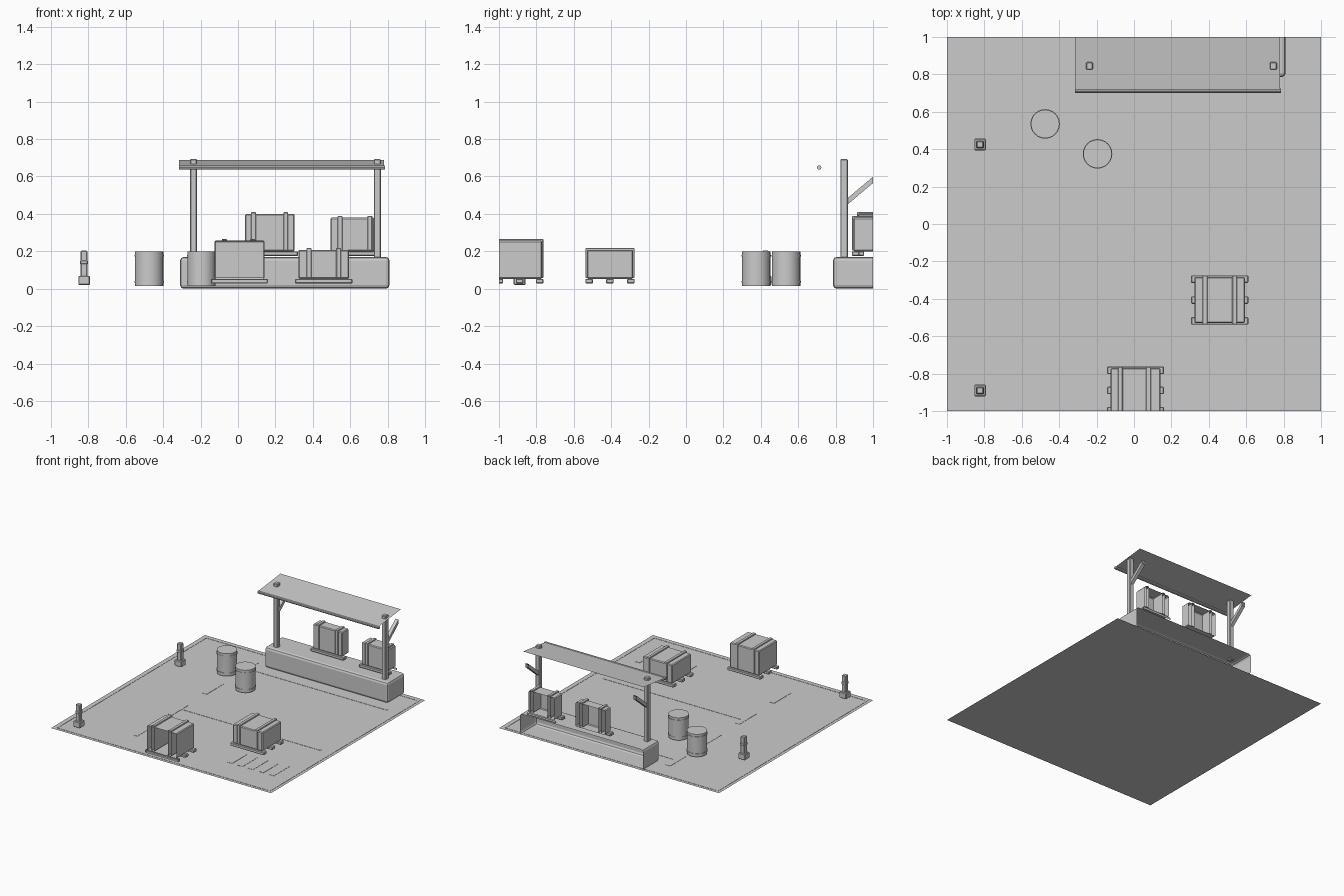
import bpy, bmesh, math
from mathutils import Matrix, Vector

cube = bpy.data.objects.get("Cube")
if cube:
    bpy.data.objects.remove(cube, do_unlink=True)

grey = bpy.data.materials.new("plain_grey")
grey.use_nodes = True
tone = (0.6, 0.6, 0.6, 1)
grey.diffuse_color = tone
grey.node_tree.nodes["Principled BSDF"].inputs["Base Color"].default_value = tone


def finish(bm, name):
    """Trim at the front and back borders, leaving cut parts open."""
    for side in (-1, 1):
        bmesh.ops.bisect_plane(bm, geom=bm.verts[:] + bm.edges[:] + bm.faces[:],
                               plane_co=(0, side, 0), plane_no=(0, side, 0),
                               dist=1e-5, clear_outer=True)
    mesh = bpy.data.meshes.new(name)
    bm.to_mesh(mesh)
    bm.free()
    mesh.materials.append(grey)
    obj = bpy.data.objects.new(name, mesh)
    bpy.context.collection.objects.link(obj)
    return obj


def add_box(bm, low, high, bevel=0, segments=1):
    low, high = Vector(low), Vector(high)
    part = bmesh.new()
    bmesh.ops.create_cube(part, size=1, matrix=Matrix.Translation((low + high) / 2)
                          @ Matrix.Diagonal((high - low).to_4d()))
    if bevel:
        bmesh.ops.bevel(part, geom=part.edges[:], offset=bevel, segments=segments,
                        profile=0.5, affect='EDGES', clamp_overlap=True)
    temp = bpy.data.meshes.new("part")
    part.to_mesh(temp)
    part.free()
    bm.from_mesh(temp)
    bpy.data.meshes.remove(temp)


def box(name, low, high, bevel=0, segments=1):
    bm = bmesh.new()
    add_box(bm, low, high, bevel, segments)
    return finish(bm, name)


def sheet(name, corners):
    bm = bmesh.new()
    bm.faces.new([bm.verts.new(c) for c in corners])
    return finish(bm, name)


def add_cylinder(bm, x, y, low, high, radius, sides=24):
    bmesh.ops.create_cone(bm, cap_ends=True, segments=sides, radius1=radius, radius2=radius,
                          depth=high - low, matrix=Matrix.Translation((x, y, (low + high) / 2)))


# Yard ground
sheet("ground", [(-1, -1, 0), (1, -1, 0), (1, 1, 0), (-1, 1, 0)])

# Painted markings: lane lines, dashes and hatching
paint = 0.002
for i, y in enumerate((-0.165, 0.7)):
    box(f"lane_line_{i}", (-0.39, y - 0.01, 0), (0.87, y + 0.01, paint))
for i in range(4):
    y = -0.75 + i * 0.45
    box(f"lane_dash_{i}", (-0.43, y, 0), (-0.39, y + 0.22, paint))
for i in range(5):
    x = 0.42 + i * 0.095
    box(f"hatch_bar_{i}", (x, -0.74, 0), (x + 0.045, -0.54, paint))
for side in (-1, 1):
    edges = sorted((side * 0.96, side * 0.975))
    box("border_side", (edges[0], -0.97, 0), (edges[1], 0.97, paint))
    box("border_end", (-0.96, edges[0], 0), (0.96, edges[1], paint))

# Loading dock
box("loading_dock", (-0.31, 0.786, 0), (0.81, 1.3, 0.17), 0.02, 2)

# Canopy, front rail, posts and braces
sheet("canopy", [(-0.315, 0.71, 0.655), (0.78, 0.71, 0.655),
                 (0.78, 1, 0.688), (-0.315, 1, 0.688)])
bm = bmesh.new()
bmesh.ops.create_cone(bm, cap_ends=True, segments=10, radius1=0.012, radius2=0.012, depth=1.1,
                      matrix=Matrix.Translation((0.235, 0.712, 0.648))
                      @ Matrix.Rotation(math.pi / 2, 4, 'Y'))
finish(bm, "canopy_rail")
for name, x in (("right", -0.238), ("left", 0.745)):
    box(name + "_canopy_post", (x - 0.019, 0.825, 0.16), (x + 0.019, 0.865, 0.693), 0.005)
    bm = bmesh.new()
    add_box(bm, (-0.014, 0, -0.013), (0.014, 0.3, 0.013))
    bm.transform(Matrix.Translation((x, 0.855, 0.46))
                 @ Matrix.Rotation(math.radians(40), 4, 'X'))
    finish(bm, name + "_canopy_brace")


# Strapped crates on pallet boards
def crate(name, x, width, front, depth, low, high, straps):
    back = front + depth
    left, right = x - width / 2, x + width / 2
    box(name, (left, front, low), (right, back, high), 0.006)
    bm = bmesh.new()
    for s in straps:
        add_box(bm, (s - 0.013, front - 0.007, low + 0.005),
                (s + 0.013, back + 0.007, high + 0.009), 0.003)
    finish(bm, name + "_straps")
    bm = bmesh.new()
    for y in (front + 0.012, (front + back) / 2, back - 0.012):
        add_box(bm, (x - width / 2 - 0.018, y - 0.02, low - 0.025),
                (x + width / 2 + 0.018, y + 0.02, low), 0.004)
    finish(bm, name + "_pallet")


crate("front_crate", 0.008, 0.268, -1.01, 0.24, 0.053, 0.257, (-0.073, 0.078))
crate("yard_crate", 0.458, 0.27, -0.53, 0.247, 0.053, 0.208, (0.38, 0.538))
crate("tall_dock_crate", 0.17, 0.265, 0.92, 0.25, 0.2, 0.4, (0.083, 0.255))
crate("short_dock_crate", 0.612, 0.235, 0.895, 0.25, 0.2, 0.38, (0.545, 0.705))

# Steel drums with raised hoops
for i, (x, y) in enumerate(((-0.475, 0.535), (-0.195, 0.375))):
    bm = bmesh.new()
    add_cylinder(bm, x, y, 0.015, 0.2, 0.076)
    for z in (0.033, 0.172):
        add_cylinder(bm, x, y, z, z + 0.009, 0.079)
    drum = finish(bm, f"drum_{i}")
    bpy.ops.object.select_all(action='DESELECT')
    bpy.context.view_layer.objects.active = drum
    drum.select_set(True)
    bpy.ops.object.shade_smooth_by_angle(angle=math.radians(30))

# Bollards with a foot and a collar
for i, y in enumerate((0.425, -0.89)):
    x = -0.823
    bm = bmesh.new()
    for half, low, high in ((0.031, 0.02, 0.068), (0.018, 0.06, 0.203), (0.021, 0.13, 0.152)):
        add_box(bm, (x - half, y - half, low), (x + half, y + half, high), 0.004)
    finish(bm, f"bollard_{i}")
